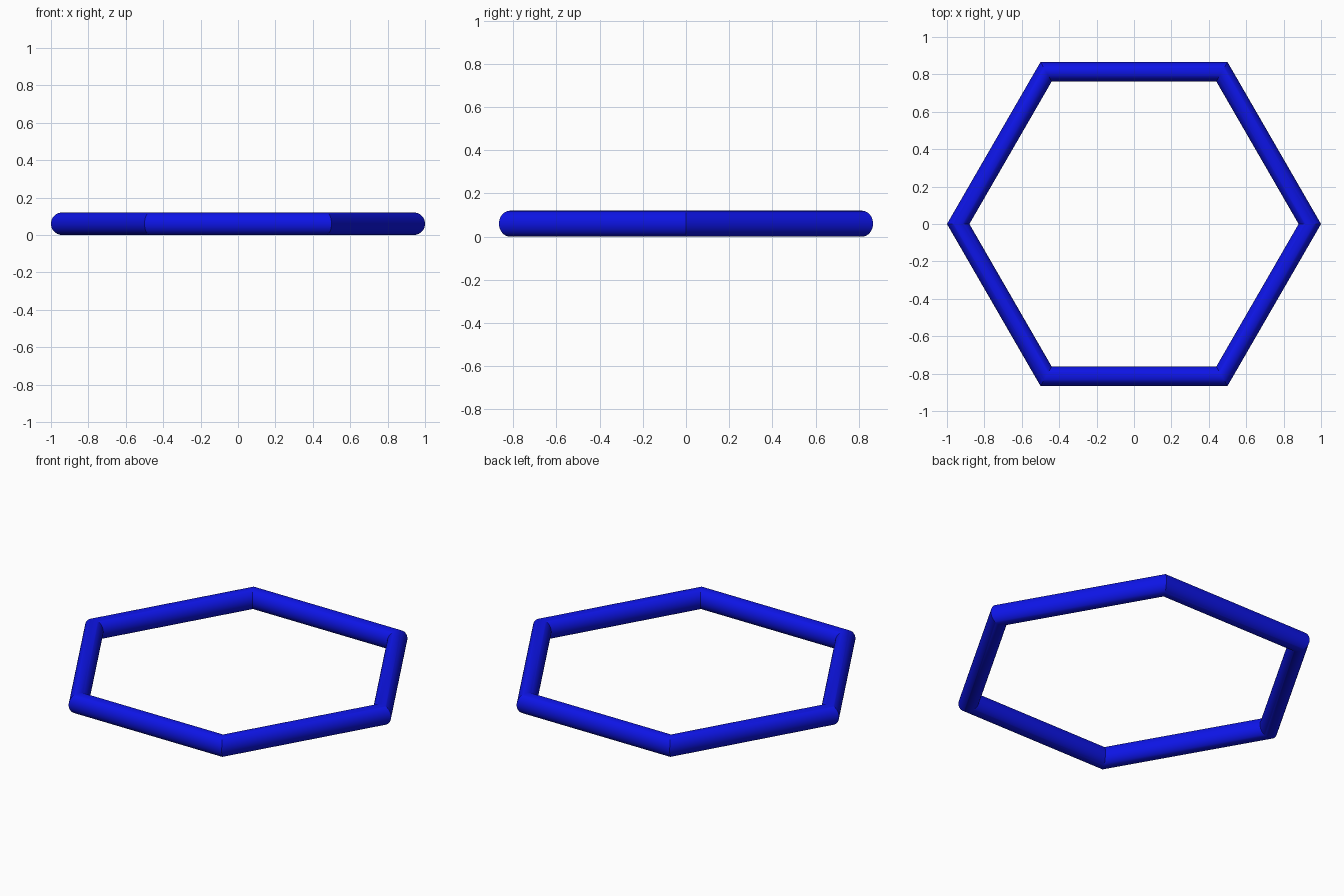
import bpy
import math

if "Cube" in bpy.data.objects:
    bpy.data.objects.remove(bpy.data.objects["Cube"])

# Hexagonal ring: round tube mitred at six corners
bpy.ops.mesh.primitive_torus_add(
    major_segments=6, minor_segments=48,
    major_radius=0.94, minor_radius=0.06,
    location=(0, 0, 0.06))
ring = bpy.context.object
ring.name = "hexagon_ring"

# Smooth around the tube, sharp at the mitred corners
bpy.ops.object.shade_smooth_by_angle(angle=math.radians(25))

# Blue paint
blue = bpy.data.materials.new("blue")
blue.diffuse_color = (0.004, 0.007, 0.8, 1)
blue.use_nodes = True
blue.node_tree.nodes["Principled BSDF"].inputs["Base Color"].default_value = blue.diffuse_color
ring.data.materials.append(blue)
